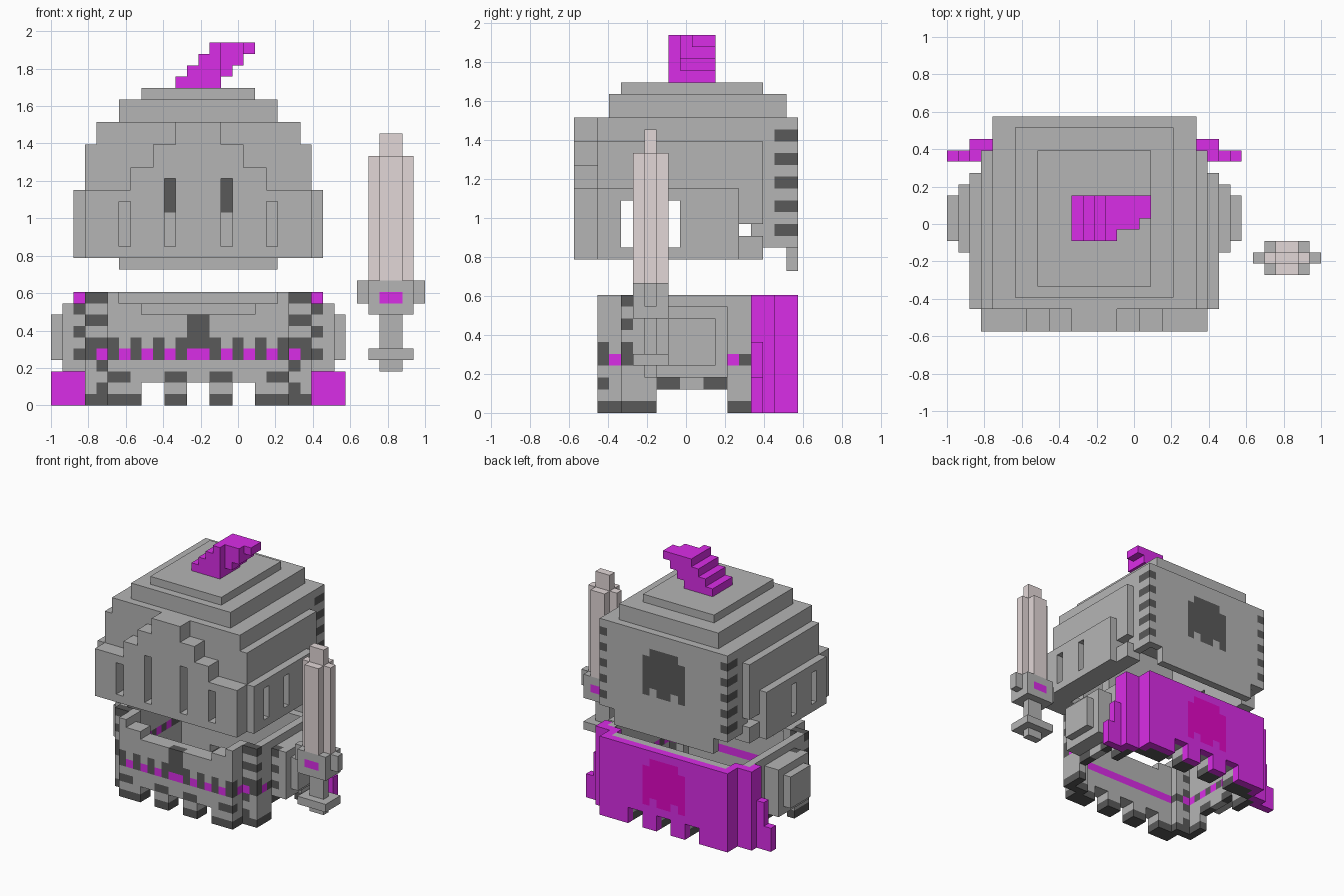
import bpy, bmesh

if "Cube" in bpy.data.objects:
    bpy.data.objects.remove(bpy.data.objects["Cube"])

V = 2 / 33                       # size of one block
ORIGIN = (-1.0, -9.5 * V, 0.0)
MID = 26                         # mirror sum: the figure is centred on column 13

COLOURS = {
    "steel grey": (0.46, 0.46, 0.46),
    "dark grey": (0.1, 0.1, 0.1),
    "magenta": (0.70, 0.026, 0.80),
    "crimson purple": (0.75, 0.002, 0.56),
    "blade silver": (0.76, 0.68, 0.68),
}
GREY, DARK, MAG, CRIM, BLADE = range(5)
MATS = []
for cname, c in COLOURS.items():
    m = bpy.data.materials.new(cname)
    m.diffuse_color = (*c, 1)
    m.use_nodes = True
    m.node_tree.nodes["Principled BSDF"].inputs["Base Color"].default_value = m.diffuse_color
    MATS.append(m)


def cells_in(x, y, z):
    return [(i, j, k) for i in range(*x) for j in range(*y) for k in range(*z)]


def add(c, x, y, z, mat=GREY, both=False):
    """Fill a block range, optionally mirrored left to right."""
    c.update(dict.fromkeys(cells_in(x, y, z), mat))
    if both:
        add(c, (MID - x[1], MID - x[0]), y, z, mat)


def cut(c, x, y, z, both=False):
    for p in cells_in(x, y, z):
        c.pop(p, None)
    if both:
        cut(c, (MID - x[1], MID - x[0]), y, z)


def paint(c, x, y, z, mat, both=False):
    for p in cells_in(x, y, z):
        if p in c:
            c[p] = mat
    if both:
        paint(c, (MID - x[1], MID - x[0]), y, z, mat)


def emblem(c, z, mat):
    """Rounded badge with three feet on the back wall."""
    paint(c, (11, 15), (18, 19), (z + 5, z + 6), mat)
    paint(c, (10, 16), (18, 19), (z + 1, z + 5), mat)
    for x in ((10, 11), (12, 14), (15, 16)):
        paint(c, x, (18, 19), (z, z + 1), mat)


def build(name, c):
    """Skin the blocks with large flat rectangles of one colour."""
    bm = bmesh.new()
    verts = {}

    def vert(p):
        if p not in verts:
            verts[p] = bm.verts.new([o + V * q for o, q in zip(ORIGIN, p)])
        return verts[p]

    for a in range(3):
        u, w = (a + 1) % 3, (a + 2) % 3
        for s in (1, -1):
            planes = {}
            for p, mat in c.items():
                q = list(p)
                q[a] += s
                if tuple(q) not in c:
                    planes.setdefault(p[a] + (s > 0), {})[(p[u], p[w])] = mat
            for d, grid in planes.items():
                while grid:
                    u0, w0 = min(grid)
                    mat = grid[(u0, w0)]
                    u1, w1 = u0 + 1, w0 + 1
                    while grid.get((u0, w1)) == mat:
                        w1 += 1
                    while all(grid.get((u1, t)) == mat for t in range(w0, w1)):
                        u1 += 1
                    for r in range(u0, u1):
                        for t in range(w0, w1):
                            del grid[(r, t)]
                    ring = []
                    for r, t in ((u0, w0), (u1, w0), (u1, w1), (u0, w1)):
                        q = [0, 0, 0]
                        q[a], q[u], q[w] = d, r, t
                        ring.append(vert(tuple(q)))
                    f = bm.faces.new(ring if s > 0 else ring[::-1])
                    f.material_index = mat
    me = bpy.data.meshes.new(name)
    bm.to_mesh(me)
    bm.free()
    for m in MATS:
        me.materials.append(m)
    bpy.context.collection.objects.link(bpy.data.objects.new(name, me))


# Helmet: hollow box with stepped crown, raised back edge and neck flap
h = {}
add(h, (4, 22), (2, 19), (13, 25))
cut(h, (5, 21), (3, 18), (13, 24))
cut(h, (4, 22), (16, 19), (13, 14))
add(h, (6, 20), (3, 18), (25, 27))
add(h, (8, 18), (4, 16), (27, 28))
add(h, (6, 20), (18, 19), (12, 14))
# Side plates
add(h, (3, 4), (2, 16), (13, 23), both=True)
add(h, (2, 3), (2, 14), (13, 19), both=True)
# Stepped visor
for x, top in ((3, 19), (7, 21), (9, 23), (11, 25)):
    add(h, (x, MID - x), (0, 2), (13, top))
# Visor slits, side slits and ear slots
cut(h, (6, 7), (0, 3), (14, 18), both=True)
cut(h, (10, 11), (0, 3), (14, 20), both=True)
for y in (4, 8):
    cut(h, (2, 5), (y, y + 1), (14, 18), both=True)
cut(h, (3, 5), (14, 15), (15, 16), both=True)
cut(h, (3, 4), (15, 16), (15, 16), both=True)
# Dark corner stitches and badge
for k in range(15, 25, 2):
    paint(h, (4, 5), (17, 19), (k, k + 1), DARK, both=True)
emblem(h, 17, DARK)
build("helmet", h)

# Plume: sloping layers, thinner toward the tip
p = {}
for n in range(4):
    add(p, (11 + n, 15 + n), (8, 12), (28 + n, 29 + n), MAG)
cut(p, (15, 18), (8, 9), (28, 32))
cut(p, (17, 18), (9, 10), (28, 32))
build("plume", p)

# Body armour: hollow tunic, thick front panel and set-back corner pillars
b = {}
add(b, (5, 21), (2, 4), (0, 10))
add(b, (3, 6), (4, 5), (0, 10), both=True)
add(b, (3, 4), (5, 16), (0, 10), both=True)
add(b, (4, 22), (16, 17), (0, 9))
add(b, (5, 21), (17, 18), (0, 10))
cut(b, (6, 20), (2, 5), (9, 10))          # neckline
cut(b, (8, 18), (2, 5), (8, 9))
for x in (8, 12, 16):                     # gaps between the skirt flaps
    cut(b, (x, x + 2), (0, 19), (0, 2))
cut(b, (2, 24), (7, 13), (0, 2))
# Dark hems and stitches
paint(b, (2, 24), (2, 18), (0, 1), DARK)
for x in (5, 10):
    paint(b, (x, x + 2), (2, 3), (2, 3), DARK, both=True)
for y in (7, 11):
    paint(b, (3, 4), (y, y + 2), (2, 3), DARK, both=True)
for k in (5, 7, 9):
    paint(b, (3, 5), (4, 5), (k, k + 1), DARK, both=True)
for k in (1, 3):
    paint(b, (4, 5), (4, 5), (k, k + 1), DARK, both=True)
# Chequered belt, scalloped edge and buckle
paint(b, (3, 23), (2, 16), (4, 5), DARK)
paint(b, (5, 21), (3, 4), (4, 5), MAG)
for x in range(4, 13, 2):
    paint(b, (x, x + 1), (2, 3), (4, 5), MAG, both=True)
paint(b, (4, 5), (4, 5), (4, 5), MAG, both=True)
for y in range(5, 15, 2):
    paint(b, (3, 4), (y, y + 1), (4, 5), MAG, both=True)
for x in range(5, 12, 2):
    paint(b, (x, x + 1), (2, 3), (5, 6), DARK, both=True)
paint(b, (12, 14), (2, 3), (5, 8), DARK)
build("body_armour", b)

# Arm guards
g = {}
add(g, (1, 3), (7, 13), (3, 9), both=True)
add(g, (0, 1), (8, 12), (4, 8), both=True)
for k in (4, 6, 8):
    paint(g, (2, 3), (7, 8), (k, k + 1), DARK, both=True)
build("arm_guards", g)

# Cape wrapping round the back, flared at the hem
c = {}
add(c, (4, 22), (18, 19), (0, 10), MAG)
add(c, (4, 5), (17, 18), (0, 10), MAG, both=True)
add(c, (4, 5), (16, 17), (9, 10), MAG, both=True)
add(c, (2, 4), (16, 17), (0, 10), MAG, both=True)
add(c, (2, 3), (15, 16), (0, 10), MAG, both=True)
add(c, (1, 2), (15, 16), (0, 6), MAG, both=True)
add(c, (0, 1), (15, 16), (0, 3), MAG, both=True)
for x in (8, 12, 16):
    cut(c, (x, x + 2), (18, 19), (0, 2))
emblem(c, 3, CRIM)
build("cape", c)

# Sword: cross-section blade, guard with gem, grip and pommel
s = {}
add(s, (28, 32), (6, 7), (11, 22), BLADE)
add(s, (29, 31), (5, 8), (11, 22), BLADE)
add(s, (29, 31), (6, 7), (22, 24), BLADE)
build("sword_blade", s)
s = {}
add(s, (27, 33), (6, 7), (9, 11))
add(s, (28, 32), (5, 8), (8, 11))
add(s, (29, 31), (6, 7), (3, 8))
add(s, (28, 32), (5, 8), (4, 5))
paint(s, (29, 31), (5, 8), (9, 10), MAG)
build("sword_hilt", s)
